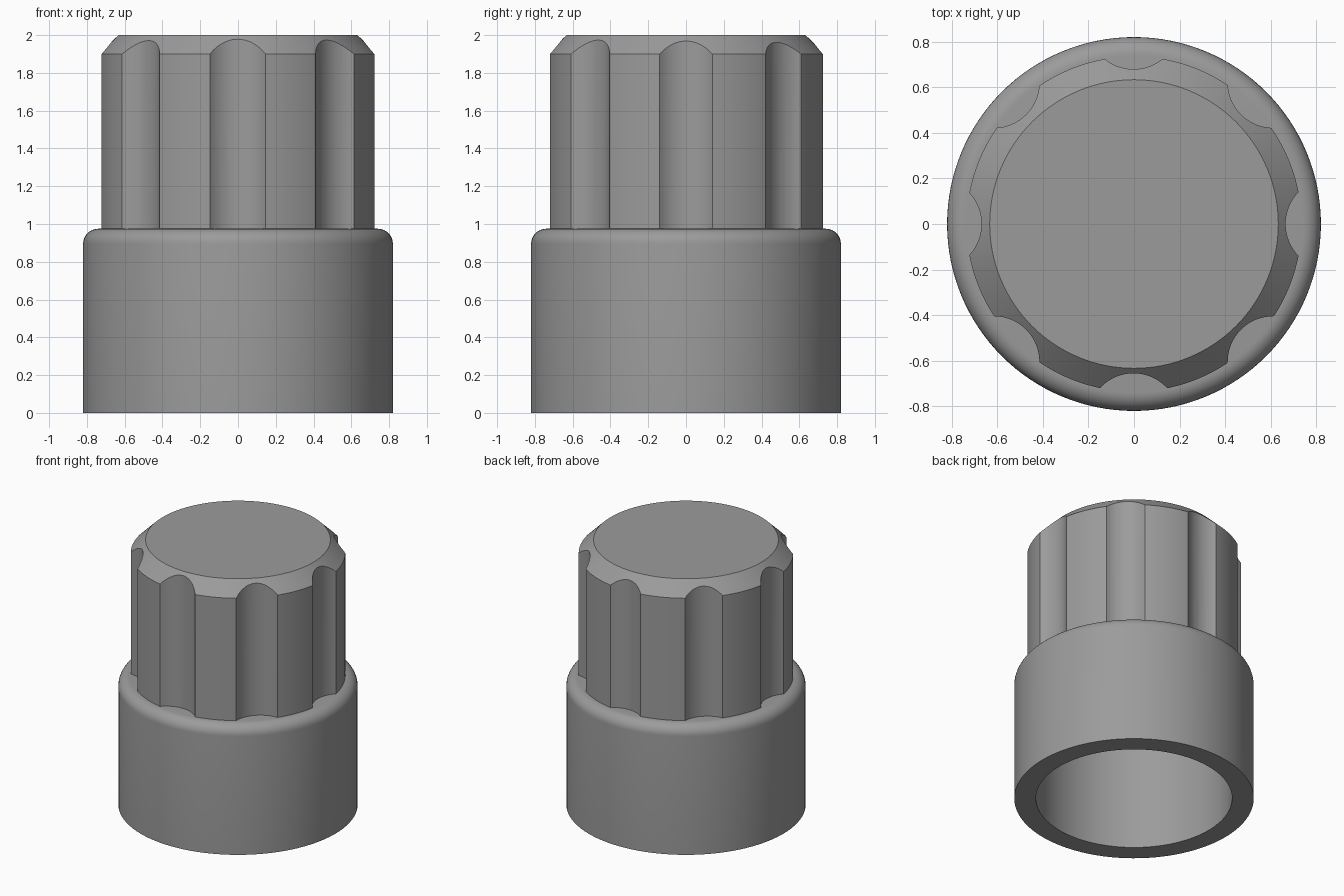
import bpy, bmesh, math
from mathutils import Matrix

if "Cube" in bpy.data.objects:
    bpy.data.objects.remove(bpy.data.objects["Cube"])

grey = bpy.data.materials.new("mid grey")
grey.diffuse_color = (0.33, 0.33, 0.33, 1)
grey.use_nodes = True
grey.node_tree.nodes["Principled BSDF"].inputs["Base Color"].default_value = grey.diffuse_color


def lathe(name, profile, steps=128):
    """Spin an (r, z) profile around z; ends on the axis close the solid."""
    bm = bmesh.new()
    verts = [bm.verts.new((r, 0, z)) for r, z in profile]
    edges = [bm.edges.new(pair) for pair in zip(verts, verts[1:])]
    bmesh.ops.spin(bm, geom=verts + edges, axis=(0, 0, 1), cent=(0, 0, 0),
                   angle=math.tau, steps=steps, use_duplicate=False)
    bmesh.ops.remove_doubles(bm, verts=bm.verts, dist=1e-5)
    bmesh.ops.recalc_face_normals(bm, faces=bm.faces)
    return make_object(name, bm)


def make_object(name, bm):
    mesh = bpy.data.meshes.new(name)
    bm.to_mesh(mesh)
    bm.free()
    mesh.materials.append(grey)
    obj = bpy.data.objects.new(name, mesh)
    bpy.context.collection.objects.link(obj)
    return obj


def smooth(obj):
    bpy.ops.object.select_all(action='DESELECT')
    obj.select_set(True)
    bpy.context.view_layer.objects.active = obj
    bpy.ops.object.shade_smooth_by_angle(angle=math.radians(25))


# Round collar: open underneath, filleted top rim
R, TOP, FILLET, BORE, DEPTH = 0.82, 0.975, 0.08, 0.672, 0.82
rim = [(R - FILLET + FILLET * math.cos(a), TOP - FILLET + FILLET * math.sin(a))
       for a in (i * math.pi / 16 for i in range(9))]
collar = lathe("collar", [(0, DEPTH), (BORE, DEPTH), (BORE, 0), (R, 0)] + rim + [(0, TOP)])
smooth(collar)

# Grip: cylinder with chamfered top
grip = lathe("fluted_grip", [(0, 0.93), (0.735, 0.93), (0.735, 1.9), (0.633, 2), (0, 2)])

# Eight vertical flutes cut around the grip
bm = bmesh.new()
for i in range(8):
    a = i * math.pi / 4
    x = 0.867 * math.cos(a) - 0.002
    y = 0.867 * math.sin(a) + 0.012 * abs(math.sin(a))
    bmesh.ops.create_cone(bm, cap_ends=True, segments=64, radius1=0.2, radius2=0.2,
                          depth=1.6, matrix=Matrix.Translation((x, y, 1.5)))
cutter = make_object("flute_cutter", bm)
cutter.hide_render = True
cutter.hide_set(True)

cut = grip.modifiers.new("flutes", 'BOOLEAN')
cut.operation = 'DIFFERENCE'
cut.solver = 'EXACT'
cut.object = cutter
bpy.context.view_layer.objects.active = grip
bpy.ops.object.modifier_apply(modifier=cut.name)
bpy.data.objects.remove(cutter)
smooth(grip)
